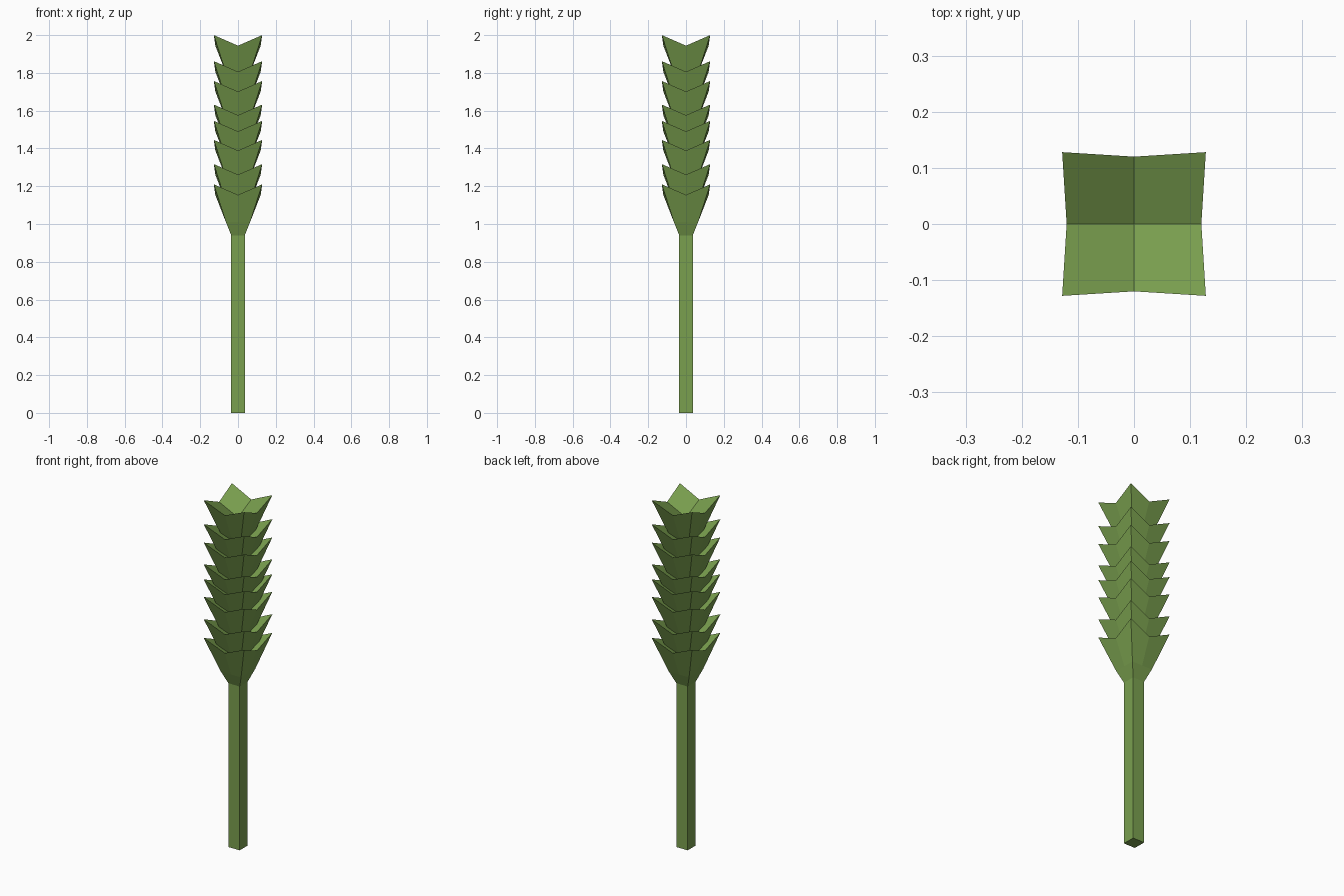
import bpy, bmesh

if "Cube" in bpy.data.objects:
    bpy.data.objects.remove(bpy.data.objects["Cube"])

green = bpy.data.materials.new("stalk_green")
green.diffuse_color = (0.195, 0.35, 0.078, 1)
green.use_nodes = True
green.node_tree.nodes["Principled BSDF"].inputs["Base Color"].default_value = green.diffuse_color


def finish(bm, name):
    bmesh.ops.recalc_face_normals(bm, faces=bm.faces)
    mesh = bpy.data.meshes.new(name)
    bm.to_mesh(mesh)
    bm.free()
    mesh.materials.append(green)
    obj = bpy.data.objects.new(name, mesh)
    bpy.context.collection.objects.link(obj)
    return obj


def square_ring(bm, corner, mid, z_corner, z_mid):
    """Eight points round a square: corners alternate with side midpoints."""
    dirs = [(1, 0), (1, 1), (0, 1), (-1, 1), (-1, 0), (-1, -1), (0, -1), (1, -1)]
    ring = []
    for x, y in dirs:
        is_corner = x * y != 0
        r = corner if is_corner else mid
        ring.append(bm.verts.new((x * r, y * r, z_corner if is_corner else z_mid)))
    return ring


def husk(name, tip):
    """Flared square cup with four raised corner tips."""
    bm = bmesh.new()
    rings = [
        square_ring(bm, 0.036, 0.036, tip - 0.27, tip - 0.27),
        square_ring(bm, 0.064, 0.064, tip - 0.20, tip - 0.20),
        square_ring(bm, 0.128, 0.12, tip, tip - 0.056),
    ]
    for low, high in zip(rings, rings[1:]):
        for i in range(8):
            j = (i + 1) % 8
            bm.faces.new((low[i], low[j], high[j], high[i]))
    bm.faces.new(rings[0][::-1])
    # four flat inner faces meeting at the sunken centre
    centre = bm.verts.new((0, 0, tip - 0.113))
    rim = rings[2]
    for i in range(0, 8, 2):
        bm.faces.new((centre, rim[i], rim[i + 1], rim[(i + 2) % 8]))
    return finish(bm, name)


# Square stem
bm = bmesh.new()
bmesh.ops.create_cube(bm, size=1)
for v in bm.verts:
    v.co = (v.co.x * 0.072, v.co.y * 0.072, (v.co.z + 0.5) * 0.94)
finish(bm, "stem")

# Stacked husks of the grain head
for n, tip in enumerate([1.21, 1.317, 1.445, 1.546, 1.632, 1.757, 1.862, 2.0]):
    husk(f"husk_{n + 1}", tip)
